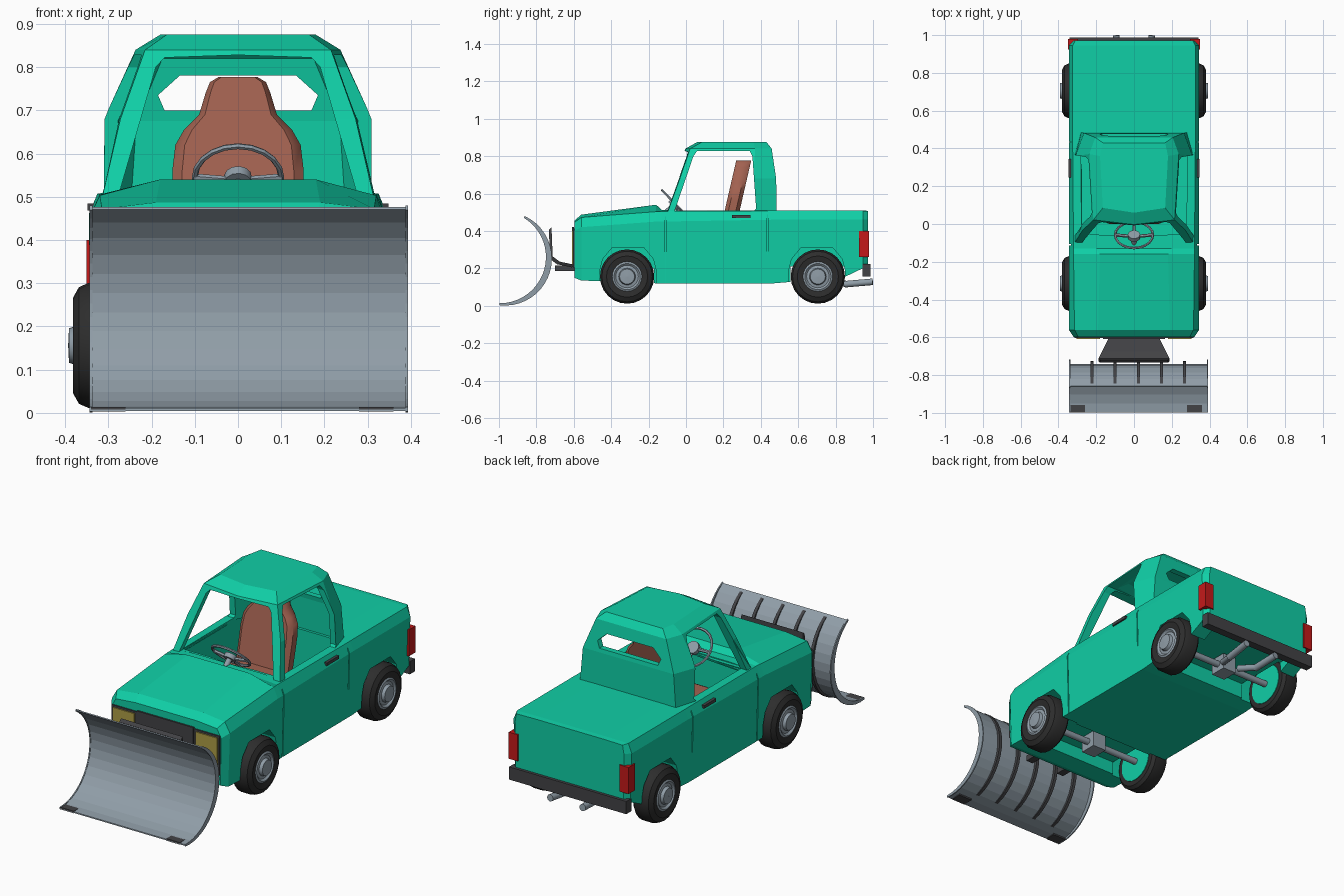
import bpy, bmesh, math
from mathutils import Vector

if "Cube" in bpy.data.objects:
    bpy.data.objects.remove(bpy.data.objects["Cube"])


def material(name, r, g, b):
    m = bpy.data.materials.new(name)
    m.diffuse_color = (r, g, b, 1)
    m.use_nodes = True
    m.node_tree.nodes["Principled BSDF"].inputs["Base Color"].default_value = m.diffuse_color
    return m


GREEN = material("green_paint", .005, .62, .38)
STEEL = material("grey_steel", .28, .34, .39)
DARK = material("dark_grey", .055, .055, .06)
TYRE = material("black_rubber", .026, .026, .026)
BROWN = material("brown_leather", .36, .12, .08)
YELLOW = material("yellow_lamp", .42, .34, .06)
RED = material("red_lamp", .55, .01, .01)


def loft(name, rings, mat, closed=False):
    """Skin equal-length rings; cap the ends, or join last to first."""
    bm = bmesh.new()
    vs = [[bm.verts.new(p) for p in r] for r in rings]
    n, k = len(rings[0]), len(rings)
    for i in range(k if closed else k - 1):
        a, b = vs[i], vs[(i + 1) % k]
        for j in range(n):
            bm.faces.new((a[j], a[(j + 1) % n], b[(j + 1) % n], b[j]))
    if not closed:
        bm.faces.new(vs[0])
        bm.faces.new(vs[-1])
    bmesh.ops.recalc_face_normals(bm, faces=bm.faces[:])
    me = bpy.data.meshes.new(name)
    bm.to_mesh(me)
    bm.free()
    me.materials.append(mat)
    ob = bpy.data.objects.new(name, me)
    bpy.context.collection.objects.link(ob)
    return ob


def prism(name, pts, axis, a, b, mat=GREEN):
    """Extrude a 2D outline along x (points y,z) or y (points x,z)."""
    put = (lambda p, d: (d, p[0], p[1])) if axis == 'x' else (lambda p, d: (p[0], d, p[1]))
    return loft(name, [[put(p, d) for p in pts] for d in (a, b)], mat)


def box(name, x, y, z, mat=GREEN):
    return prism(name, [(y[0], z[0]), (y[1], z[0]), (y[1], z[1]), (y[0], z[1])], 'x', x[0], x[1], mat)


def activate(ob):
    bpy.ops.object.select_all(action='DESELECT')
    ob.select_set(True)
    bpy.context.view_layer.objects.active = ob


def cut(ob, *cutters):
    activate(ob)
    for c in cutters:
        m = ob.modifiers.new("cut", 'BOOLEAN')
        m.operation, m.solver, m.object = 'DIFFERENCE', 'EXACT', c
        bpy.ops.object.modifier_apply(modifier=m.name)
        bpy.data.objects.remove(c)


def smooth(ob, deg=35):
    activate(ob)
    bpy.ops.object.shade_smooth_by_angle(angle=math.radians(deg))


def lathe(name, prof, y, z, side, mat, n=24):
    """Closed (radius, x) profile spun round the axle."""
    rings = [[(side * x, y + r * math.cos(t), z + r * math.sin(t)) for r, x in prof]
             for t in (2 * math.pi * i / n for i in range(n))]
    ob = loft(name, rings, mat, closed=True)
    smooth(ob)
    return ob


def bar(name, p, q, r, mat, n=12):
    p, q = Vector(p), Vector(q)
    d = (q - p).normalized()
    u = d.orthogonal().normalized()
    w = d.cross(u)
    ts = [2 * math.pi * i / n for i in range(n)]
    ob = loft(name, [[c + r * (u * math.cos(t) + w * math.sin(t)) for t in ts] for c in (p, q)], mat)
    smooth(ob)
    return ob


# Lower body: cross-sections from nose to tail
# y, bottom z, bottom x, crease x, crease z, edge x, edge z, hood x, hood z
sections = [(-.597, .15, .315, .32, .40, .295, .445, .18, .455),
            (-.56, .135, .335, .345, .42, .315, .472, .19, .487),
            (-.16, .12, .337, .345, .45, .32, .503, .18, .54),
            (-.13, .12, .337, .345, .45, .32, .505, .20, .513),
            (.47, .12, .337, .345, .46, .325, .508, .20, .51),
            (.84, .15, .337, .345, .46, .325, .508, .20, .51),
            (.945, .20, .337, .345, .46, .325, .508, .20, .51),
            (.972, .21, .315, .318, .46, .31, .505, .20, .507)]
rings = []
for y, zb, xb, xc, zc, xt, zt, xi, zi in sections:
    half = [(xb, zb), (xc, zc), (xt, zt), (xi, zi)]
    rings.append([(x, y, z) for x, z in half] + [(-x, y, z) for x, z in reversed(half)])
body = loft("body", rings, GREEN)
cutters = [box("cockpit_cut", (-.28, .28), (-.08, .44), (.2, .6))]
for wy in (-.31, .70):
    arch = [(wy - .155, .0), (wy - .15, .19), (wy - .135, .25), (wy - .085, .31),
            (wy + .085, .31), (wy + .135, .25), (wy + .15, .19), (wy + .155, .0)]
    for s in (-1, 1):
        cutters.append(prism("arch_cut", arch, 'x', s * .24, s * .4))
cutters.append(box("front_chassis_cut", (-.25, .25), (-.45, -.17), (.0, .2)))
cutters.append(box("rear_chassis_cut", (-.25, .25), (.56, .93), (.0, .21)))
# Door and bed gaps
for s in (-1, 1):
    for gy, z0 in ((-.11, .1), (.435, .27)):
        cutters.append(box("gap_cut", (s * .333, s * .4), (gy - .003, gy + .003), (z0, .6)))
cut(body, *cutters)


# Cab: outer shell minus inner space and window openings
def cab_solid(name, t, zs):
    rows = [(.315, -.10, .315, .36, .28, .485), (.272, -.033, .31, .36, .265, .482),
            (.215, .022, .237, .37, .205, .458), (.165, .085, .18, .36, .165, .43)]
    rr = []
    for z, (xf, yf, xm, ym, xb, yb) in zip(zs, rows):
        yf, yb = yf + t * 1.2, yb - t
        xf, xm, xb = xf - t, xm - t, xb - t
        rr.append([(0, yf - .025, z), (xf, yf, z), (xm, ym, z), (xb, yb, z),
                   (-xb, yb, z), (-xm, ym, z), (-xf, yf, z)])
    return loft(name, rr, GREEN)


cab = cab_solid("cab", 0, (.495, .68, .84, .875))
cut(cab, cab_solid("cab_inner_cut", .03, (.45, .675, .82, .847)),
    prism("side_window_cut", [(-.062, .503), (.04, .80), (.06, .828), (.34, .828), (.355, .80),
                              (.375, .52), (.36, .503)], 'x', -.5, .5),
    prism("windshield_cut", [(-.275, .508), (.275, .508), (.19, .80), (.17, .822), (0, .828),
                             (-.17, .822), (-.19, .80)], 'y', -.3, .1),
    prism("rear_window_cut", [(-.17, .70), (.17, .70), (.185, .735), (.135, .78),
                              (-.135, .78), (-.185, .735)], 'y', .38, .6))

# Seat
outline = [(.15, .33), (.152, .56), (.145, .62), (.125, .655), (.09, .69), (.075, .74), (.065, .765), (.045, .777)]
outline += [(-x, z) for x, z in reversed(outline)]
seat = loft("seat_back", [[(x * k, .245 + (z - .5) * .23 + d, z) for x, z in outline]
                          for d, k in ((-.04, .85), (-.02, 1), (.02, 1), (.04, .85))], BROWN)
smooth(seat, 40)
cushion = box("seat_cushion", (-.15, .15), (.0, .24), (.33, .40), BROWN)
bv = cushion.modifiers.new("soft", 'BEVEL')
bv.width, bv.segments = .02, 2
box("seat_base", (-.12, .12), (.03, .26), (.2, .33), STEEL)

# Steering wheel
C = Vector((0, -.058, .545))
N = Vector((0, .72, .69))
bpy.ops.mesh.primitive_torus_add(location=C, rotation=(math.radians(-46), 0, 0), major_radius=.1,
                                 minor_radius=.007, major_segments=20, minor_segments=6)
wheel = bpy.context.object
wheel.name = "steering_wheel"
wheel.data.materials.append(STEEL)
up = Vector((0, -.69, .72))
for d in (Vector((.1, 0, 0)), Vector((-.1, 0, 0)), up * -.1):
    bar("steering_spoke", C - N * .012, C + d, .009, STEEL, 6)
bar("steering_hub", C - N * .02, C + N * .004, .032, STEEL)
bar("steering_column", C, C - N * .08, .014, STEEL)

# Wheels, axles
tyre_prof = [(.085, .275), (.13, .275), (.145, .29), (.145, .345), (.135, .368), (.11, .382), (.078, .376), (.078, .3)]
hub_prof = [(.0005, .32), (.08, .32), (.08, .376), (.07, .381), (.06, .372), (.045, .375), (.04, .391), (.0005, .393)]
for label, wy in (("front", -.315), ("rear", .705)):
    for s, side in ((-1, "left"), (1, "right")):
        lathe(f"{label}_{side}_tyre", tyre_prof, wy, .156, s, TYRE)
        lathe(f"{label}_{side}_hub", hub_prof, wy, .156, s, STEEL)
        bar(f"{label}_{side}_inner_disc", (s * .272, wy, .156), (s * .28, wy, .156), .105, GREEN, 24)
    bar(f"{label}_axle", (-.3, wy, .156), (.3, wy, .156), .017, STEEL)
    box(f"{label}_differential", (-.04, .04), (wy - .045, wy + .045), (.115, .2), STEEL)

# Rear bumper, exhausts, tail lamps, door handles, headlamps
box("rear_bumper", (-.342, .342), (.945, .987), (.155, .222), DARK)
for s in (-1, 1):
    bar("exhaust_pipe", (s * .05, .76, .14), (s * .085, .86, .115), .017, STEEL)
    bar("exhaust_tip", (s * .085, .85, .115), (s * .095, .998, .128), .018, STEEL)
    box("tail_lamp", (s * .297, s * .35), (.925, .979), (.26, .40), RED)
    box("door_handle", (s * .325, s * .348), (.245, .345), (.468, .484), DARK)
    box("headlamp", (s * .18, s * .305), (-.61, -.598), (.22, .402), YELLOW)
box("grille", (-.315, .315), (-.604, -.594), (.205, .412), DARK)
box("grille_centre", (-.165, .165), (-.609, -.6), (.22, .42), DARK)


# Plough blade: curved sheet, end plates and ribs, all on one arc
def arc(a0, a1, n, inner, outer):
    ts = [i / n for i in range(n + 1)]
    def pt(t, r):
        a = math.radians(a0 + (a1 - a0) * t)
        return (-.968 + r * math.cos(a), .252 + r * math.sin(a))
    return [pt(t, inner(t)) for t in ts] + [pt(t, outer(t)) for t in reversed(ts)]


def bulge(t):
    return .243 - .022 * math.sin(math.pi * t)


prism("plough_blade", arc(64, -97, 14, bulge, lambda t: bulge(t) + .006), 'x', -.34, .388, STEEL)
for x in (-.343, .387):
    prism("plough_end_plate", arc(65, -97, 20, lambda t: bulge(t) - .003, lambda t: .251), 'x', x, x + .006, STEEL)
for i in range(5):
    x = -.222 + i * .1225
    prism("plough_rib", arc(60, -75, 14, lambda t: bulge(.03 + t * .85) + .003,
                            lambda t: bulge(.03 + t * .85) + .008 + .014 * math.sin(math.pi * t)),
          'x', x - .008, x + .008, DARK)
for x in (-.34, .28):
    box("plough_wear_strip", (x, x + .08), (-.998, -.94), (.003, .014), DARK)

# Plough mount: bent plate and push arms
path = [(.18, -.733, .405), (.188, -.727, .25), (.17, -.69, .222), (.13, -.61, .205)]
loft("plough_mount", [[(w, y, z), (-w, y, z), (-w, y + .014, z + .014), (w, y + .014, z + .014)]
                      for w, y, z in path], DARK)
for s in (-1, 1):
    box("plough_arm", (s * .08, s * .12), (-.70, -.56), (.185, .215), DARK)
